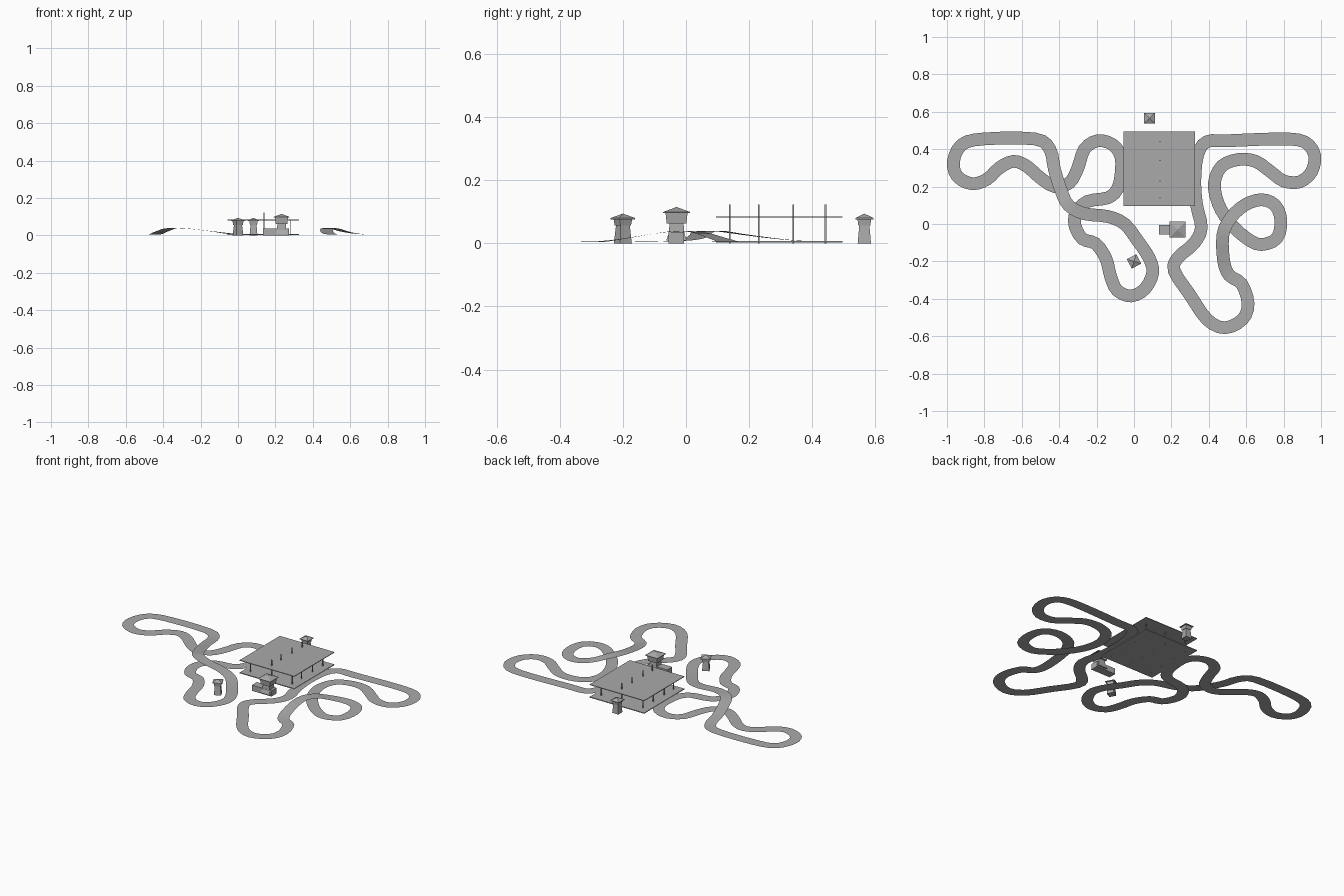
import bpy
import bmesh
import math
from mathutils import Vector, Matrix

cube = bpy.data.objects.get("Cube")
if cube:
    bpy.data.objects.remove(cube, do_unlink=True)

# Single flat colour
grey = bpy.data.materials.new("concrete grey")
grey.use_nodes = True
tone = (0.4, 0.4, 0.4, 1)
grey.diffuse_color = tone
grey.node_tree.nodes["Principled BSDF"].inputs["Base Color"].default_value = tone

GROUND = 0.005
TRACK_WIDTH = 0.068


def finish(name, bm):
    mesh = bpy.data.meshes.new(name)
    bm.to_mesh(mesh)
    bm.free()
    mesh.materials.append(grey)
    obj = bpy.data.objects.new(name, mesh)
    bpy.context.scene.collection.objects.link(obj)
    return obj


def box(name, low, high):
    """Axis-aligned block between two corners."""
    bm = bmesh.new()
    low, high = Vector(low), Vector(high)
    bmesh.ops.create_cube(bm, size=1)
    bmesh.ops.scale(bm, vec=high - low, verts=bm.verts)
    bmesh.ops.translate(bm, vec=(low + high) / 2, verts=bm.verts)
    return finish(name, bm)


def square_loft(name, centre, rings, turn=0):
    """Stack of square rings (width, height); the solid is capped at both ends."""
    bm = bmesh.new()
    rows = []
    for width, z in rings:
        h = width / 2
        rows.append([bm.verts.new((sx * h, sy * h, z))
                     for sx, sy in ((-1, -1), (1, -1), (1, 1), (-1, 1))])
    for a, b in zip(rows, rows[1:]):
        for i in range(4):
            j = (i + 1) % 4
            bm.faces.new((a[i], a[j], b[j], b[i]))
    bm.faces.new(rows[0][::-1])
    bm.faces.new(rows[-1])
    bmesh.ops.remove_doubles(bm, verts=bm.verts, dist=0.0001)
    place = Matrix.Translation((*centre, 0)) @ Matrix.Rotation(turn, 4, "Z")
    bmesh.ops.transform(bm, matrix=place, verts=bm.verts)
    return finish(name, bm)


def spline(a, b, c, d, t):
    """Catmull-Rom point between b and c."""
    return 0.5 * (2 * b + (c - a) * t + (2 * a - 5 * b + 4 * c - d) * t ** 2
                  + (3 * b - a - 3 * c + d) * t ** 3)


def track(name, path, bridge, steps=3):
    """Closed flat ribbon; bridge maps point numbers to raised heights."""
    pts = [Vector((x, y, bridge.get(i, GROUND))) for i, (x, y) in enumerate(path)]
    n = len(pts)
    line = [spline(pts[i - 1], pts[i], pts[(i + 1) % n], pts[(i + 2) % n], s / steps)
            for i in range(n) for s in range(steps)]
    bm = bmesh.new()
    pairs = []
    for i, p in enumerate(line):
        along = line[(i + 1) % len(line)] - line[i - 1]
        side = Vector((-along.y, along.x, 0)).normalized() * TRACK_WIDTH / 2
        pairs.append((bm.verts.new(p + side), bm.verts.new(p - side)))
    for i, (l0, r0) in enumerate(pairs):
        l1, r1 = pairs[(i + 1) % len(pairs)]
        bm.faces.new((l0, r0, r1, l1))
    return finish(name, bm)


# Race circuits, each crossing over itself on a bridge
track("right_circuit", [
    (-.80, .455), (-.53, .455), (-.45, .40), (-.425, .29), (-.39, .18),
    (-.35, .10), (-.265, .055), (-.14, .04), (-.05, 0), (.02, -.09),
    (.08, -.18), (.1, -.26), (.06, -.345), (-.015, -.385), (-.09, -.355),
    (-.125, -.28), (-.15, -.185), (-.205, -.105), (-.275, -.08), (-.315, -.01),
    (-.31, .06), (-.25, .12), (-.14, .14), (-.09, .185), (-.07, .26),
    (-.07, .36), (-.115, .425), (-.195, .445), (-.265, .40), (-.3, .3),
    (-.345, .22), (-.425, .2), (-.505, .25), (-.575, .31), (-.645, .335),
    (-.72, .3), (-.785, .24), (-.865, .215), (-.945, .255), (-.965, .335),
    (-.92, .425),
], {3: .014, 4: .028, 5: .039, 6: .036, 7: .022, 8: .01})

track("left_circuit", [
    (.39, .44), (.5, .445), (.78, .455), (.91, .44), (.965, .37),
    (.95, .28), (.885, .225), (.80, .23), (.73, .28), (.65, .335),
    (.56, .345), (.47, .31), (.43, .22), (.45, .11), (.51, .01),
    (.6, -.075), (.68, -.11), (.765, -.075), (.785, .02), (.755, .1),
    (.68, .13), (.59, .1), (.515, .03), (.475, -.06), (.48, -.2),
    (.51, -.275), (.575, -.32), (.61, -.425), (.58, -.51), (.485, -.555),
    (.39, -.51), (.3, -.38), (.215, -.25), (.235, -.18), (.32, -.105),
    (.36, -.02), (.335, .1), (.325, .23), (.34, .37),
], {21: .016, 22: .036, 23: .036, 24: .014})

# Pit pavilion: floor, thin roof and three rows of posts
X0, X1, Y0, Y1 = -.055, .325, .095, .495
box("pavilion_floor", (X0, Y0, .002), (X1, Y1, .007))
box("pavilion_roof", (X0, Y0, .081), (X1, Y1, .085))
for row, x, top in (("right", -.01, .083), ("middle", .138, .122), ("left", .282, .083)):
    for k, y in enumerate((.138, .23, .34, .442)):
        r = .0025
        box(f"{row}_post_{k + 1}", (x - r, y - r, 0), (x + r, y + r, top))


def tower(name, centre, stem, cabin, roof, turn=0):
    """Tapered stem, flared cabin and pyramid roof."""
    square_loft(name + "_stem", centre, stem, turn)
    square_loft(name + "_cabin", centre, cabin, turn)
    square_loft(name + "_roof", centre, roof, turn)


# Main tower standing on its long building
box("control_building", (.135, -.055, 0), (.272, -.006, .036))
tower("control_tower", (.233, -.03),
      [(.066, .008), (.05, .03), (.044, .064)],
      [(.062, .062), (.07, .096)],
      [(.085, .096), (.085, .099), (0, .115)])

# Two small lookout towers
small = ([(.042, 0), (.032, .058)],
         [(.038, .056), (.044, .078)],
         [(.057, .076), (.057, .08), (0, .094)])
tower("front_lookout", (0, -.2), *small, turn=math.radians(28))
tower("back_lookout", (.083, .565), *small)
